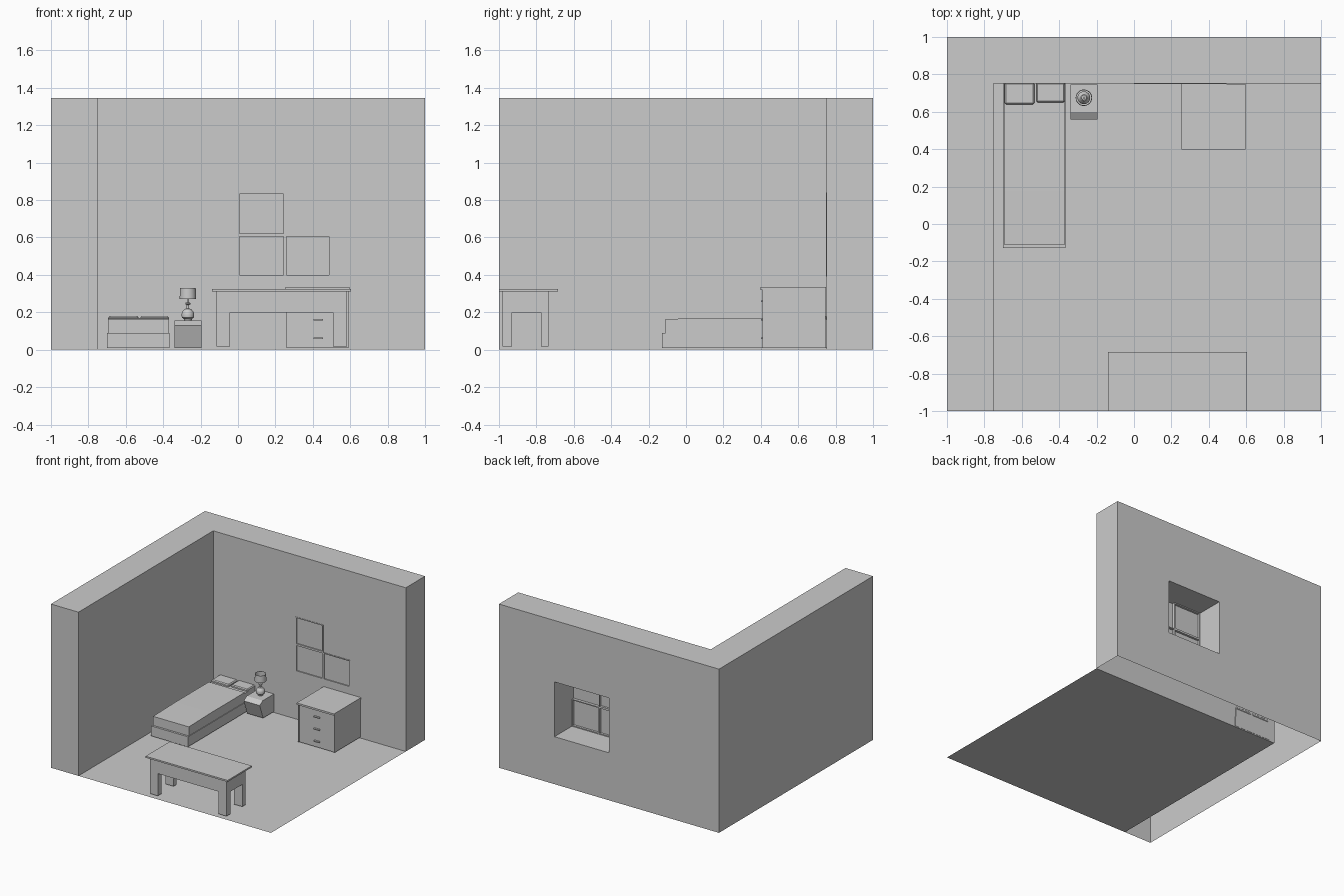
import bpy, bmesh
from math import sin, cos, pi

if "Cube" in bpy.data.objects:
    bpy.data.objects.remove(bpy.data.objects["Cube"])

H = 1.345                      # wall height
WX, WZ = (0.0, 0.495), (0.39, 0.84)   # window opening


def finish(name, bm):
    bmesh.ops.remove_doubles(bm, verts=bm.verts, dist=1e-5)
    bmesh.ops.recalc_face_normals(bm, faces=bm.faces)
    me = bpy.data.meshes.new(name)
    bm.to_mesh(me)
    bm.free()
    ob = bpy.data.objects.new(name, me)
    bpy.context.collection.objects.link(ob)
    return ob


def quad(bm, *pts):
    bm.faces.new([bm.verts.new(p) for p in pts])


def add_box(bm, x, y, z):
    vs = [bm.verts.new((a, b, c)) for a in x for b in y for c in z]
    for f in ((0, 1, 3, 2), (4, 6, 7, 5), (0, 4, 5, 1),
              (2, 3, 7, 6), (0, 2, 6, 4), (1, 5, 7, 3)):
        bm.faces.new([vs[i] for i in f])


def boxes(name, *specs, bevel=0):
    bm = bmesh.new()
    for s in specs:
        add_box(bm, *s)
    ob = finish(name, bm)
    if bevel:
        m = ob.modifiers.new("bevel", 'BEVEL')
        m.width, m.segments = bevel, 1
    return ob


def extrude_x(name, profile, x0, x1):
    bm = bmesh.new()
    f = bm.faces.new([bm.verts.new((x0, y, z)) for y, z in profile])
    g = bmesh.ops.extrude_face_region(bm, geom=[f])
    bmesh.ops.translate(bm, vec=(x1 - x0, 0, 0),
                        verts=[v for v in g['geom'] if isinstance(v, bmesh.types.BMVert)])
    return finish(name, bm)


def lathe(name, cx, cy, profile, n=24):
    bm = bmesh.new()
    rings = [[bm.verts.new((cx + r * cos(2 * pi * i / n), cy + r * sin(2 * pi * i / n), z))
              for i in range(n)] for r, z in profile]
    for a, b in zip(rings, rings[1:]):
        for i in range(n):
            j = (i + 1) % n
            bm.faces.new((a[i], a[j], b[j], b[i]))
    ob = finish(name, bm)
    bpy.ops.object.select_all(action='DESELECT')
    bpy.context.view_layer.objects.active = ob
    ob.select_set(True)
    bpy.ops.object.shade_smooth_by_angle(angle=0.7)
    return ob


# L-shaped wall shell, open underneath, with a window opening in the back wall
bm = bmesh.new()
for y, left in ((0.75, -0.75), (1.0, -1.0)):
    xs, zs = (left, *WX, 1.0), (0, *WZ, H)
    for i in range(3):
        for k in range(3):
            if (i, k) != (1, 1):
                a, b, c, d = xs[i], xs[i + 1], zs[k], zs[k + 1]
                quad(bm, (a, y, c), (b, y, c), (b, y, d), (a, y, d))
for x in WX:
    quad(bm, (x, .75, WZ[0]), (x, 1, WZ[0]), (x, 1, WZ[1]), (x, .75, WZ[1]))
for z in WZ:
    quad(bm, (WX[0], .75, z), (WX[1], .75, z), (WX[1], 1, z), (WX[0], 1, z))
quad(bm, (1, .75, 0), (1, 1, 0), (1, 1, H), (1, .75, H))
quad(bm, (-1, -1, 0), (-.75, -1, 0), (-.75, -1, H), (-1, -1, H))
quad(bm, (-1, -1, 0), (-1, 1, 0), (-1, 1, H), (-1, -1, H))
quad(bm, (-.75, -1, 0), (-.75, .75, 0), (-.75, .75, H), (-.75, -1, H))
quad(bm, (-1, -1, H), (-.75, -1, H), (-.75, .75, H), (-1, 1, H))
quad(bm, (-1, 1, H), (-.75, .75, H), (1, .75, H), (1, 1, H))
finish("walls", bm)

# Floor
bm = bmesh.new()
quad(bm, (-.75, -1, 0), (1, -1, 0), (1, .75, 0), (-.75, .75, 0))
finish("floor", bm)

# Window panes: three framed, the upper right one plain
mx, mz, t = 0.25, 0.613, 0.008
for i in range(2):
    for k in range(2):
        x0, x1 = ((WX[0], mx), (mx, WX[1]))[i]
        z0, z1 = ((WZ[0], mz), (mz, WZ[1]))[k]
        plain = i == 1 and k == 1
        gy = 0.752 if plain else 0.757
        bm = bmesh.new()
        quad(bm, (x0, gy, z0), (x1, gy, z0), (x1, gy, z1), (x0, gy, z1))
        finish(f"window_glass_{i}{k}", bm)
        if not plain:
            fy = (0.748, 0.775)
            boxes(f"window_frame_{i}{k}",
                  ((x0, x0 + t), fy, (z0, z1)), ((x1 - t, x1), fy, (z0, z1)),
                  ((x0 + t, x1 - t), fy, (z0, z0 + t)), ((x0 + t, x1 - t), fy, (z1 - t, z1)))

# Bed: base, slightly rising mattress, two pillows
boxes("bed_base", ((-.70, -.365), (-.127, .752), (.008, .09)))
extrude_x("mattress", [(-.11, .09), (.752, .09), (.752, .162), (.615, .162),
                       (.615, .17), (.18, .17), (-.11, .164)], -.695, -.37)
boxes("pillow_left", ((-.692, -.532), (.64, .755), (.155, .18)), bevel=.007)
boxes("pillow_right", ((-.522, -.37), (.65, .755), (.155, .18)), bevel=.007)

# Nightstand with a front that leans inward towards the floor
extrude_x("nightstand", [(.745, .01), (.605, .01), (.56, .13), (.60, .155), (.745, .155)],
          -.34, -.195)

# Table lamp
lathe("lamp_body", -.268, .675,
      [(0, .155), (.02, .155), (.022, .165), (.032, .172), (.034, .188), (.03, .203),
       (.02, .213), (.017, .218), (.007, .22), (.007, .24), (.014, .243), (.014, .25),
       (.006, .253), (.006, .30), (0, .30)])
lathe("lamp_shade", -.268, .675,
      [(.044, .272), (.042, .33), (.04, .33), (.042, .272), (.044, .272)])

# Table: top, apron block, four legs
boxes("table_top", ((-.14, .605), (-1, -.685), (.312, .325)))
boxes("table_apron", ((-.115, .582), (-.98, -.735), (.20, .312)))
for xn, x in (("left", (-.115, -.043)), ("right", (.508, .582))):
    for yn, y in (("front", (-.98, -.93)), ("back", (-.775, -.735))):
        boxes(f"table_leg_{yn}_{xn}", (x, y, (.017, .20)))

# Chest of drawers: carcass, side stiles, top, handles
boxes("chest_body", ((.267, .583), (.416, .745), (.01, .32)))
boxes("chest_sides", ((.26, .267), (.41, .745), (.01, .32)),
      ((.583, .59), (.41, .745), (.01, .32)))
boxes("chest_top", ((.255, .595), (.397, .748), (.32, .335)))
for n, z in enumerate((.06, .16, .26)):
    boxes(f"drawer_handle_{n}", ((.405, .455), (.40, .418), (z - .004, z + .004)))
